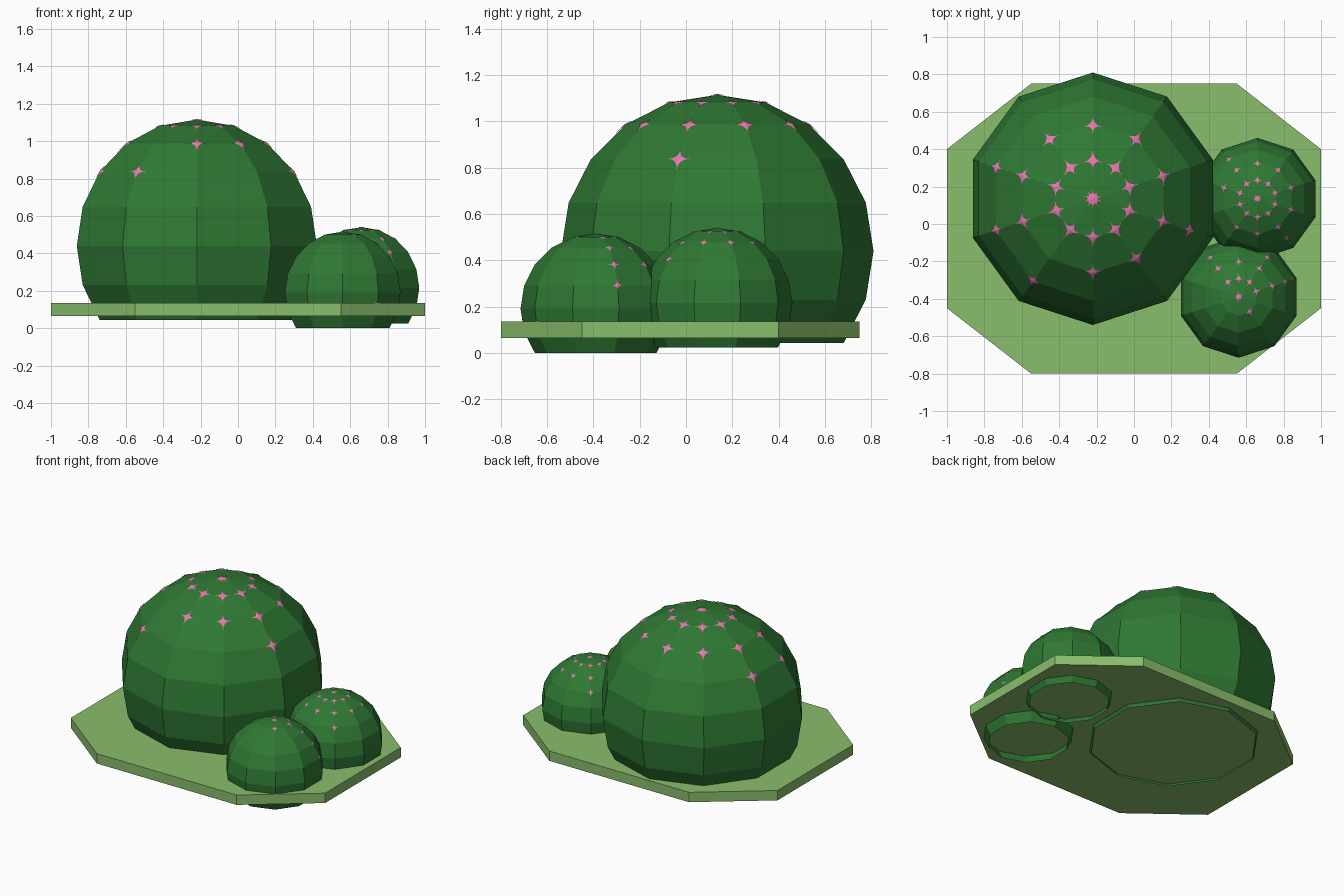
import bpy, bmesh
from math import sin, cos, radians
from mathutils import Vector

if "Cube" in bpy.data.objects:
    bpy.data.objects.remove(bpy.data.objects["Cube"])

SEG = 10      # sides of each dome
STEP = 18     # degrees between rings


def material(name, rgb):
    m = bpy.data.materials.new(name)
    m.diffuse_color = (*rgb, 1)
    m.use_nodes = True
    m.node_tree.nodes["Principled BSDF"].inputs["Base Color"].default_value = m.diffuse_color
    return m


GREEN = material("dark_green", (0.028, 0.19, 0.034))
LIGHT = material("light_green", (0.25, 0.51, 0.15))
PINK = material("pink", (0.85, 0.18, 0.45))


def finish(name, bm, mat, loc=(0, 0, 0)):
    me = bpy.data.meshes.new(name)
    bm.to_mesh(me)
    bm.free()
    me.materials.append(mat)
    ob = bpy.data.objects.new(name, me)
    ob.location = loc
    bpy.context.collection.objects.link(ob)
    return ob


def point(r, ring, j):
    p, a = radians(STEP * ring), radians(90 + 360 / SEG * j)
    return Vector((r * sin(p) * cos(a), r * sin(p) * sin(a), r * cos(p)))


# faceted dome, open at the bottom
def dome(name, loc, r):
    bm = bmesh.new()
    top = bm.verts.new((0, 0, r))
    rings = [[bm.verts.new(point(r, i, j)) for j in range(SEG)] for i in range(1, 8)]
    for j in range(SEG):
        k = (j + 1) % SEG
        bm.faces.new((top, rings[0][j], rings[0][k]))
        for a, b in zip(rings, rings[1:]):
            bm.faces.new((a[j], b[j], b[k], a[k]))
    finish(name, bm, GREEN, loc)


# concave star lying on the facets around one dome corner
def add_star(bm, centre, neighbours, size):
    arms = [(n - centre).normalized() * size for n in neighbours]
    outline = []
    for a, b in zip(arms, arms[1:] + arms[:1]):
        for s in (0, 0.25, 0.5, 0.75):
            outline.append(centre + a * (1 - s) ** 2 + b * s ** 2)
    lift = 1.005
    c = bm.verts.new(centre * lift)
    vs = [bm.verts.new(p * lift) for p in outline]
    for a, b in zip(vs, vs[1:] + vs[:1]):
        bm.faces.new((c, a, b))


def flowers(name, loc, r, pattern):
    bm = bmesh.new()
    size = 0.082 * r
    add_star(bm, point(r, 0, 0), [point(r, 1, j) for j in range(SEG)], size)
    for ring, columns in pattern.items():
        for j in columns:
            around = [point(r, ring - 1, j), point(r, ring, j - 1),
                      point(r, ring + 1, j), point(r, ring, j + 1)]
            add_star(bm, point(r, ring, j), around, size)
    finish(name, bm, PINK, loc)


# octagonal ground slab
bm = bmesh.new()
corners = [(0.55, -0.8), (1, -0.45), (1, 0.4), (0.55, 0.75),
           (-0.55, 0.75), (-1, 0.4), (-1, -0.45), (-0.55, -0.8)]
face = bm.faces.new([bm.verts.new((x, y, 0.065)) for x, y in corners])
ext = bmesh.ops.extrude_face_region(bm, geom=[face], use_keep_orig=True)
bmesh.ops.translate(bm, vec=(0, 0, 0.07),
                    verts=[g for g in ext["geom"] if isinstance(g, bmesh.types.BMVert)])
bmesh.ops.recalc_face_normals(bm, faces=bm.faces)
finish("ground_slab", bm, LIGHT)

# three cacti: centre, radius, flower columns on each ring
every = range(SEG)
cacti = {
    "large": ((-0.22, 0.135, 0.44), 0.675,
              {1: every, 2: [j for j in every if j != 4], 3: [2, 3, 4, 7]}),
    "right": ((0.66, 0.135, 0.215), 0.325,
              {1: every, 2: [j for j in every if j != 3], 3: [1, 2, 3, 6]}),
    "front": ((0.56, -0.39, 0.191), 0.325,
              {1: [0, 1, 6, 8, 9], 2: [0, 1, 8, 9], 3: [1, 8, 9], 4: [8]}),
}
for key, (loc, r, pattern) in cacti.items():
    dome("cactus_" + key, loc, r)
    flowers("flowers_" + key, loc, r, pattern)
